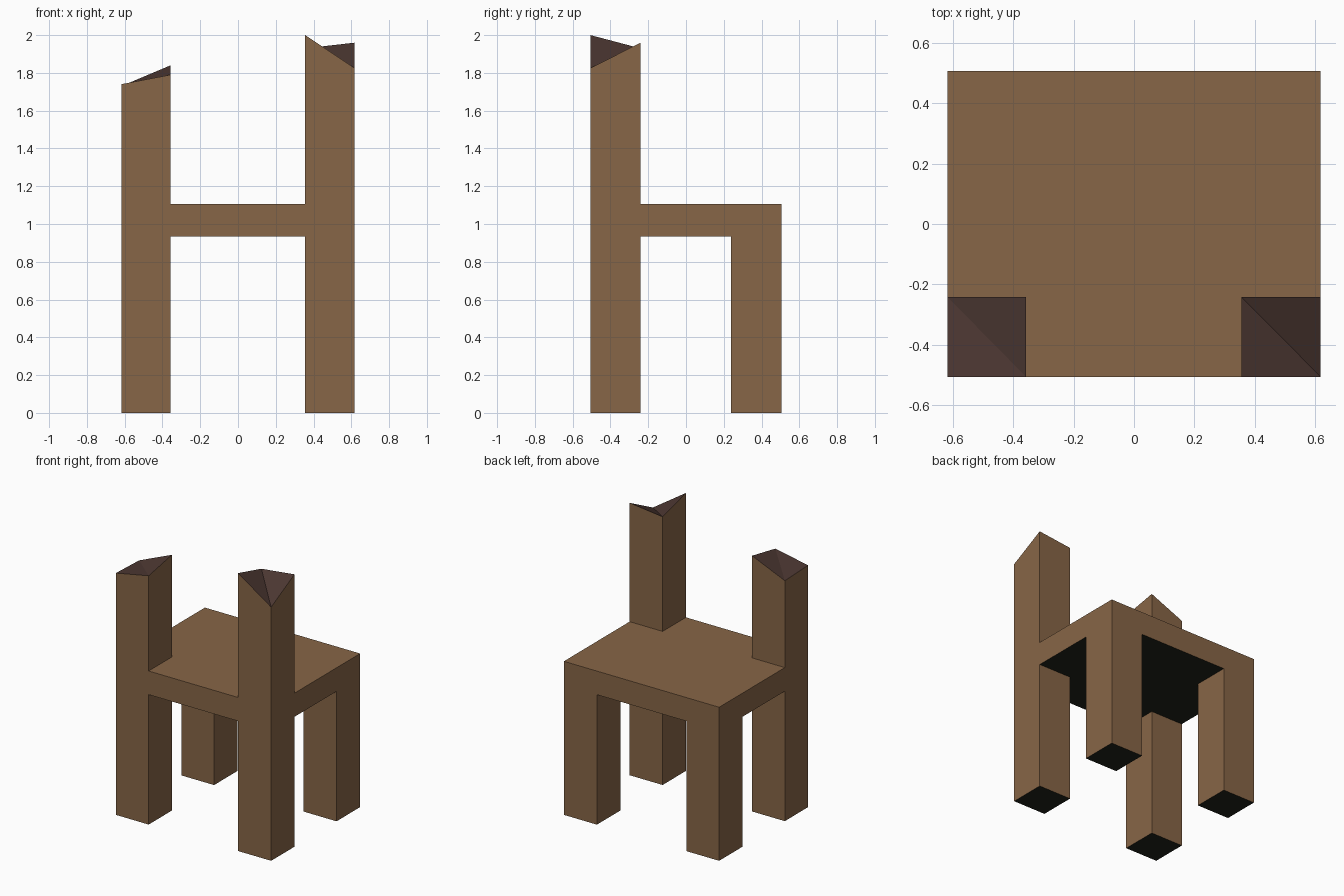
import bpy
import bmesh

if "Cube" in bpy.data.objects:
    bpy.data.objects.remove(bpy.data.objects["Cube"])

XS = (-0.618, -0.357, 0.355, 0.618)     # grid lines: leg edges across the width
YS = (-0.506, -0.241, 0.238, 0.506)     # and along the depth
SEAT_BOTTOM, SEAT_TOP = 0.935, 1.105
# Jagged post tops: front left, front right, back right, back left
POST_TOPS = {-1: (1.74, 1.79, 1.84, 1.73), 1: (2.0, 1.825, 1.96, 1.93)}


def material(name, rgb):
    m = bpy.data.materials.new(name)
    m.diffuse_color = (*rgb, 1.0)
    m.use_nodes = True
    m.node_tree.nodes["Principled BSDF"].inputs["Base Color"].default_value = m.diffuse_color
    return m


def face_at(bm, sx, sy, up):
    """Corner cell of the seat slab's top or bottom."""
    z = SEAT_TOP if up else SEAT_BOTTOM
    for f in bm.faces:
        c = f.calc_center_median()
        if abs(c.z - z) < 1e-4 and c.x * sx > 0.4 and c.y * sy > 0.3:
            return f


def extrude_to(bm, face, height):
    new = bmesh.ops.extrude_discrete_faces(bm, faces=[face])["faces"][0]
    for v in new.verts:
        v.co.z = height(v.co)
    return new


bm = bmesh.new()

# Seat slab, divided where the legs and posts join
rows = [[bm.verts.new((x, y, SEAT_BOTTOM)) for x in XS] for y in YS]
cells = [bm.faces.new((rows[j][i], rows[j][i + 1], rows[j + 1][i + 1], rows[j + 1][i]))
         for j in range(3) for i in range(3)]
top = bmesh.ops.extrude_face_region(bm, geom=cells)["geom"]
for v in top:
    if isinstance(v, bmesh.types.BMVert):
        v.co.z = SEAT_TOP

# Four legs
for sx in (-1, 1):
    for sy in (-1, 1):
        extrude_to(bm, face_at(bm, sx, sy, False), lambda co: 0.0)

# Two broken back posts, each top creased along a diagonal
for sx, (fl, fr, br, bl) in POST_TOPS.items():
    mid_x, mid_y = sx * 0.487, -0.373

    def broken(co):
        if co.y < mid_y:
            return fl if co.x < mid_x else fr
        return bl if co.x < mid_x else br

    cap = extrude_to(bm, face_at(bm, sx, -1, True), broken)
    ends = [v for v in cap.verts if (v.co.x > mid_x) == (v.co.y < mid_y)]
    bmesh.utils.face_split(cap, ends[0], ends[1])

bmesh.ops.recalc_face_normals(bm, faces=bm.faces[:])
bm.normal_update()

# Colours: wood all round, dark broken ends, near-black undersides
for f in bm.faces:
    if f.normal.z < -0.5:
        f.material_index = 2
    elif f.normal.z > 0.3 and f.calc_center_median().z > 1.5:
        f.material_index = 1

mesh = bpy.data.meshes.new("chair")
bm.to_mesh(mesh)
bm.free()
for m in (material("brown wood", (0.245, 0.133, 0.063)),
          material("dark broken wood", (0.075, 0.040, 0.033)),
          material("black underside", (0.014, 0.016, 0.010))):
    mesh.materials.append(m)
bpy.context.collection.objects.link(bpy.data.objects.new("broken_chair", mesh))
